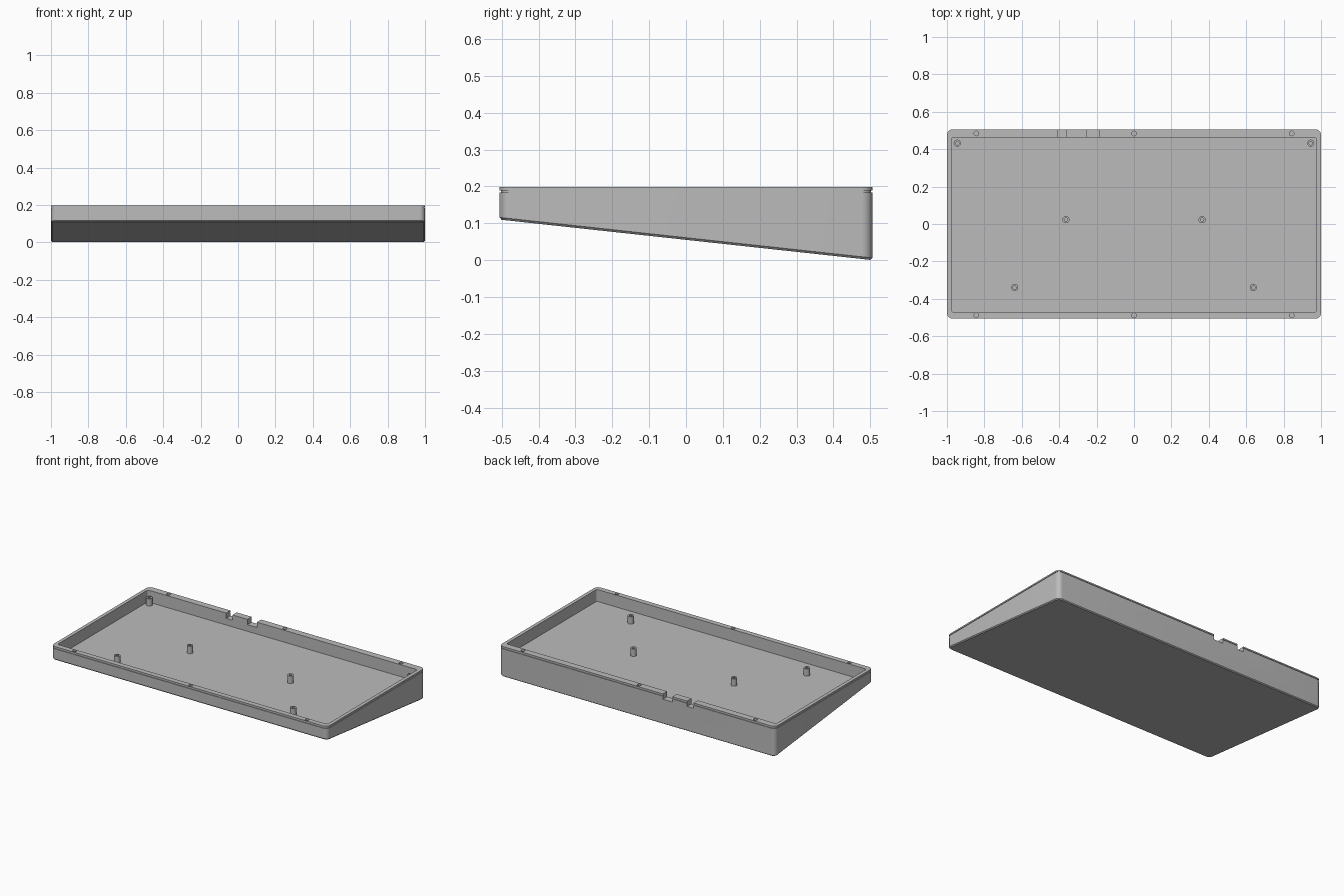
import bpy, bmesh, math
from mathutils import Matrix

if "Cube" in bpy.data.objects:
    bpy.data.objects.remove(bpy.data.objects["Cube"], do_unlink=True)

HALF_X, HALF_Y, TOP = 1.0, 0.506, 0.198
FLOOR = 0.12

grey = bpy.data.materials.new("case grey")
grey.use_nodes = True
grey.diffuse_color = (0.5, 0.5, 0.5, 1)
grey.node_tree.nodes["Principled BSDF"].inputs["Base Color"].default_value = (0.5, 0.5, 0.5, 1)


def finish(bm, name):
    bmesh.ops.recalc_face_normals(bm, faces=bm.faces)
    mesh = bpy.data.meshes.new(name)
    bm.to_mesh(mesh)
    bm.free()
    mesh.materials.append(grey)
    obj = bpy.data.objects.new(name, mesh)
    bpy.context.collection.objects.link(obj)
    return obj


def smooth(obj):
    bpy.ops.object.select_all(action="DESELECT")
    obj.select_set(True)
    bpy.context.view_layer.objects.active = obj
    bpy.ops.object.shade_smooth_by_angle(angle=math.radians(30))


def rounded_rect(x0, x1, y0, y1, r, steps=8):
    corners = [(x1 - r, y1 - r), (x0 + r, y1 - r), (x0 + r, y0 + r), (x1 - r, y0 + r)]
    return [(cx + r * math.cos(a), cy + r * math.sin(a))
            for i, (cx, cy) in enumerate(corners)
            for a in [(i + k / steps) * math.pi / 2 for k in range(steps + 1)]]


def outer(inset):
    return rounded_rect(inset - HALF_X, HALF_X - inset, inset - HALF_Y, HALF_Y - inset, 0.03 - inset)


def underside(y):
    return 0.11 * (HALF_Y - y) / (2 * HALF_Y)


def loft(bm, rings):
    loops = [[bm.verts.new(p) for p in ring] for ring in rings]
    n = len(loops[0])
    for a, b in zip(loops, loops[1:]):
        for i in range(n):
            j = (i + 1) % n
            bm.faces.new((a[i], a[j], b[j], b[i]))
    bm.faces.new(loops[0])
    bm.faces.new(loops[-1])


# Wedge tray: sloped base, chamfered lower edge, seam groove, rim and pocket
pocket = rounded_rect(-0.977, 0.977, -0.472, 0.462, 0.014)
rings = [[(x, y, underside(y)) for x, y in outer(0.006)],
         [(x, y, underside(y) + 0.006) for x, y in outer(0)]]
for inset, z in ((0, 0.183), (0.004, 0.183), (0.004, 0.189), (0, 0.189), (0, TOP)):
    rings.append([(x, y, z) for x, y in outer(inset)])
rings += [[(x, y, z) for x, y in pocket] for z in (TOP, FLOOR)]
bm = bmesh.new()
loft(bm, rings)
tray = finish(bm, "case_tray")

# Cutters: rim screw holes and two cable notches in the back wall
bm = bmesh.new()
for x in (-0.843, 0, 0.843):
    for y in (-0.488, 0.484):
        bmesh.ops.create_cone(bm, cap_ends=True, segments=20, radius1=0.0125, radius2=0.0125,
                              depth=0.1, matrix=Matrix.Translation((x, y, TOP)))
for x0, x1 in ((-0.41, -0.363), (-0.255, -0.187)):
    bmesh.ops.create_cube(bm, size=1, matrix=Matrix.Translation(((x0 + x1) / 2, 0.49, TOP))
                          @ Matrix.Diagonal((x1 - x0, 0.1, 0.07, 1)))
cutter = finish(bm, "rim_cutter")
cutter.hide_render = True
cut = tray.modifiers.new("rim cuts", "BOOLEAN")
cut.operation, cut.solver, cut.object = "DIFFERENCE", "EXACT", cutter
bpy.context.view_layer.objects.active = tray
bpy.ops.object.modifier_apply(modifier=cut.name)
bpy.data.objects.remove(cutter, do_unlink=True)
smooth(tray)

# Hollow mounting posts on the pocket floor
spots = [(side * x, y) for x, y in ((0.945, 0.432), (0.364, 0.023), (0.638, -0.34)) for side in (-1, 1)]
for number, (px, py) in enumerate(spots, 1):
    bm = bmesh.new()
    profile = ((0.019, FLOOR - 0.003), (0.019, 0.168), (0.009, 0.168), (0.009, FLOOR + 0.008))
    loft(bm, [[(px + r * math.cos(k * math.tau / 24), py + r * math.sin(k * math.tau / 24), z)
               for k in range(24)] for r, z in profile])
    smooth(finish(bm, f"mounting_post_{number}"))
